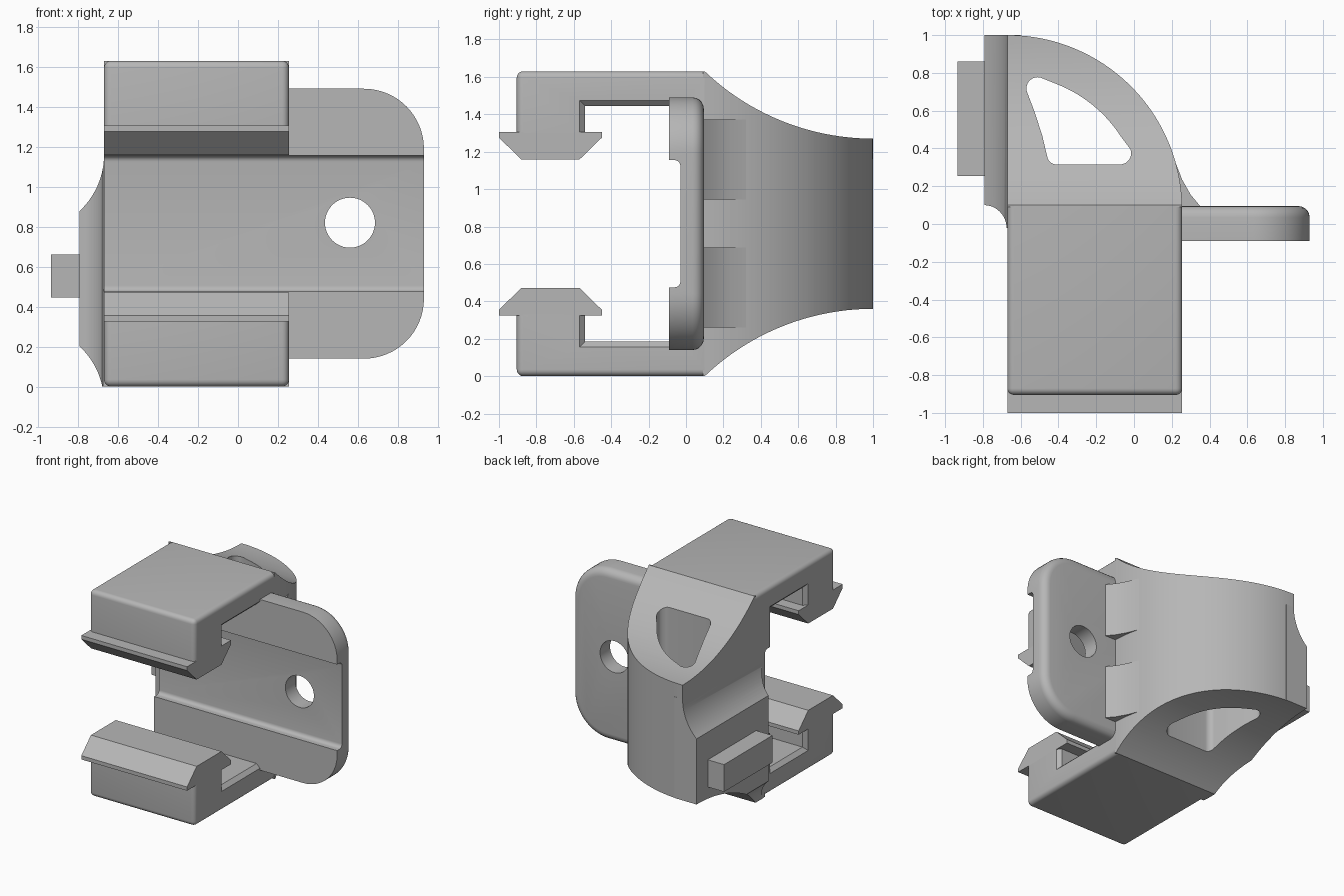
import bpy, bmesh
from math import sin, cos, pi, radians, atan2
from mathutils import Vector

old = bpy.data.objects.get("Cube")
if old:
    bpy.data.objects.remove(old, do_unlink=True)

grey = bpy.data.materials.new("plain grey")
grey.use_nodes = True
GREY = (0.47, 0.47, 0.47, 1)
grey.diffuse_color = GREY
grey.node_tree.nodes["Principled BSDF"].inputs["Base Color"].default_value = GREY

LEFT, RIGHT, TOP = -0.67, 0.255, 1.63
MID = TOP / 2


def finish(name, bm):
    bmesh.ops.recalc_face_normals(bm, faces=bm.faces)
    mesh = bpy.data.meshes.new(name)
    bm.to_mesh(mesh)
    bm.free()
    mesh.materials.append(grey)
    ob = bpy.data.objects.new(name, mesh)
    bpy.context.collection.objects.link(ob)
    return ob


def prism(name, pts, axis, lo, hi, bevel=0, pick=None):
    """Extrude a 2D outline along an axis, optionally rounding chosen edges."""
    place = {"x": lambda a, b, t: (t, a, b),
             "y": lambda a, b, t: (a, t, b),
             "z": lambda a, b, t: (a, b, t)}[axis]
    bm = bmesh.new()
    face = bm.faces.new([bm.verts.new(place(a, b, lo)) for a, b in pts])
    ext = bmesh.ops.extrude_face_region(bm, geom=[face])["geom"]
    move = Vector(place(0, 0, hi - lo))
    bmesh.ops.translate(bm, vec=move, verts=[v for v in ext if isinstance(v, bmesh.types.BMVert)])
    bmesh.ops.recalc_face_normals(bm, faces=bm.faces)
    if bevel:
        edges = [e for e in bm.edges if pick(e)]
        bmesh.ops.bevel(bm, geom=edges, offset=bevel, segments=5, profile=0.5, affect="EDGES")
    return finish(name, bm)


def rect(a0, a1, b0, b1):
    return [(a0, b0), (a1, b0), (a1, b1), (a0, b1)]


def arc(ca, cb, r, start, end, n=16):
    steps = [radians(start + (end - start) * i / n) for i in range(n + 1)]
    return [(ca + r * cos(t), cb + r * sin(t)) for t in steps]


def mirror_z(pts):
    return [(a, TOP - b) for a, b in reversed(pts)]


def combine(ob, tool, mode="DIFFERENCE", keep=False):
    mod = ob.modifiers.new("cut", "BOOLEAN")
    mod.operation, mod.object, mod.solver = mode, tool, "EXACT"
    with bpy.context.temp_override(object=ob, active_object=ob, selected_objects=[ob]):
        bpy.ops.object.modifier_apply(modifier=mod.name)
    if not keep:
        bpy.data.objects.remove(tool, do_unlink=True)


def flare(x_in, x_out):
    """Tapered cutter that chamfers the side rim of the cavity."""
    bm = bmesh.new()
    rings = []
    for x, grow in ((x_in, 0), (x_out, 0.03)):
        ring = rect(-0.54 - grow, 0, 0.185 - grow, TOP - 0.185 + grow)
        rings.append([bm.verts.new((x, y, z)) for y, z in ring])
    a, b = rings
    bm.faces.new(a)
    bm.faces.new(b)
    for i in range(4):
        j = (i + 1) % 4
        bm.faces.new((a[i], a[j], b[j], b[i]))
    return finish("flare_cutter", bm)


parts = []

# Clamp arms: rounded block with the cavity and front mouth removed
arms = prism("clamp_arms", rect(-0.905, 0.1, 0, TOP), "x", LEFT, RIGHT, 0.035,
             lambda e: any(v.co.y < 0 for v in e.verts))
combine(arms, prism("cavity", rect(-0.54, 0, 0.185, TOP - 0.185), "x", -1, 1))
combine(arms, prism("mouth", rect(-1.1, -0.2, 0.33, TOP - 0.33), "x", -1, 1))
combine(arms, flare(RIGHT - 0.03, RIGHT + 0.0001))
combine(arms, flare(LEFT + 0.03, LEFT - 0.0001))
parts.append(arms)

# Hooked lips on the arm ends
lip = [(-1, 0.325), (-0.45, 0.325), (-0.45, 0.355), (-0.57, 0.472), (-0.88, 0.472), (-1, 0.355)]
parts.append(prism("lower_lip", lip, "x", LEFT, RIGHT))
parts.append(prism("upper_lip", mirror_z(lip), "x", LEFT, RIGHT))

# Mounting plate with rounded corners, front channel and screw hole
outline = ([(LEFT, 0.14)] + arc(0.63, 0.44, 0.3, -90, 0)
           + arc(0.63, TOP - 0.44, 0.3, 0, 90) + [(LEFT, TOP - 0.14)])
plate = prism("mounting_plate", outline, "y", -0.09, 0.095, 0.06,
              lambda e: all(v.co.y > 0 for v in e.verts))
low = [(-0.2, 0.475), (-0.06, 0.475)] + arc(-0.06, 0.505, 0.03, -90, 0, 5)
combine(plate, prism("channel", low + mirror_z(low), "x", -1, 1.2))
combine(plate, prism("screw_hole", arc(0.56, 0.82, 0.125, 0, 352.5, 47), "y", -0.5, 0.5))
parts.append(plate)

# Side silhouette with sweeping concave top and bottom, shared by rear parts
sweep = arc(1, 2.575, 1.305, 270 - 43.6, 270, 28)
side = [(-0.1, TOP)] + sweep + [(1.1, sweep[-1][1])]
silhouette = prism("silhouette", side + mirror_z(side), "x", -1.2, 1)

# Quarter-round rear body with a rounded window through it
rear = prism("rear_body", [(LEFT, 0.09), (RIGHT, 0.09)] + arc(LEFT, 0.075, 0.925, 1, 90, 40),
             "z", -0.1, TOP + 0.1)
combine(rear, silhouette, "INTERSECT", keep=True)
window = (arc(-0.51, 0.717, 0.06, 190, 75, 8) + arc(-0.67, 0.075, 0.715, 69, 33, 14)
          + arc(-0.075, 0.375, 0.06, 20, -90, 8) + arc(-0.41, 0.365, 0.05, 270, 195, 6)
          + [(-0.485, 0.465), (-0.525, 0.59)])
combine(rear, prism("window", window, "z", -1, 3))
parts.append(rear)

# Side fin, flaring out of the body through concave fillets
curve = arc(-1.055, 1.16, 0.385, 0, -47, 14)
fin_pts = [(-0.6, 1.16)] + curve + [(a, 1.08 - b) for a, b in reversed(curve)] + [(-0.6, -0.08)]
fin = prism("side_fin", fin_pts, "y", -0.02, 1)
combine(fin, prism("fin_fillet", arc(-0.795, -0.02, 0.12, 0, 352.5, 47), "z", -1, 3))
combine(fin, silhouette, "INTERSECT")
parts.append(fin)

# Block on the outside of the fin
parts.append(prism("side_block", rect(0.255, 0.86, 0.445, 0.66), "x", -0.935, -0.75))

# Pair of gussets between plate and rear body
gusset = [(0.18, 0.07), (0.35, 0.07), (0.35, 0.095), (0.3, 0.155), (0.255, 0.235), (0.22, 0.325), (0.18, 0.32)]
for name, z0 in (("lower_gusset", 0.26), ("upper_gusset", 0.945)):
    parts.append(prism(name, gusset, "z", z0, z0 + 0.428))

# Smooth curved faces, keep hard edges
bpy.ops.object.select_all(action="DESELECT")
for ob in parts:
    ob.select_set(True)
bpy.context.view_layer.objects.active = parts[0]
bpy.ops.object.shade_smooth_by_angle(angle=radians(30))
